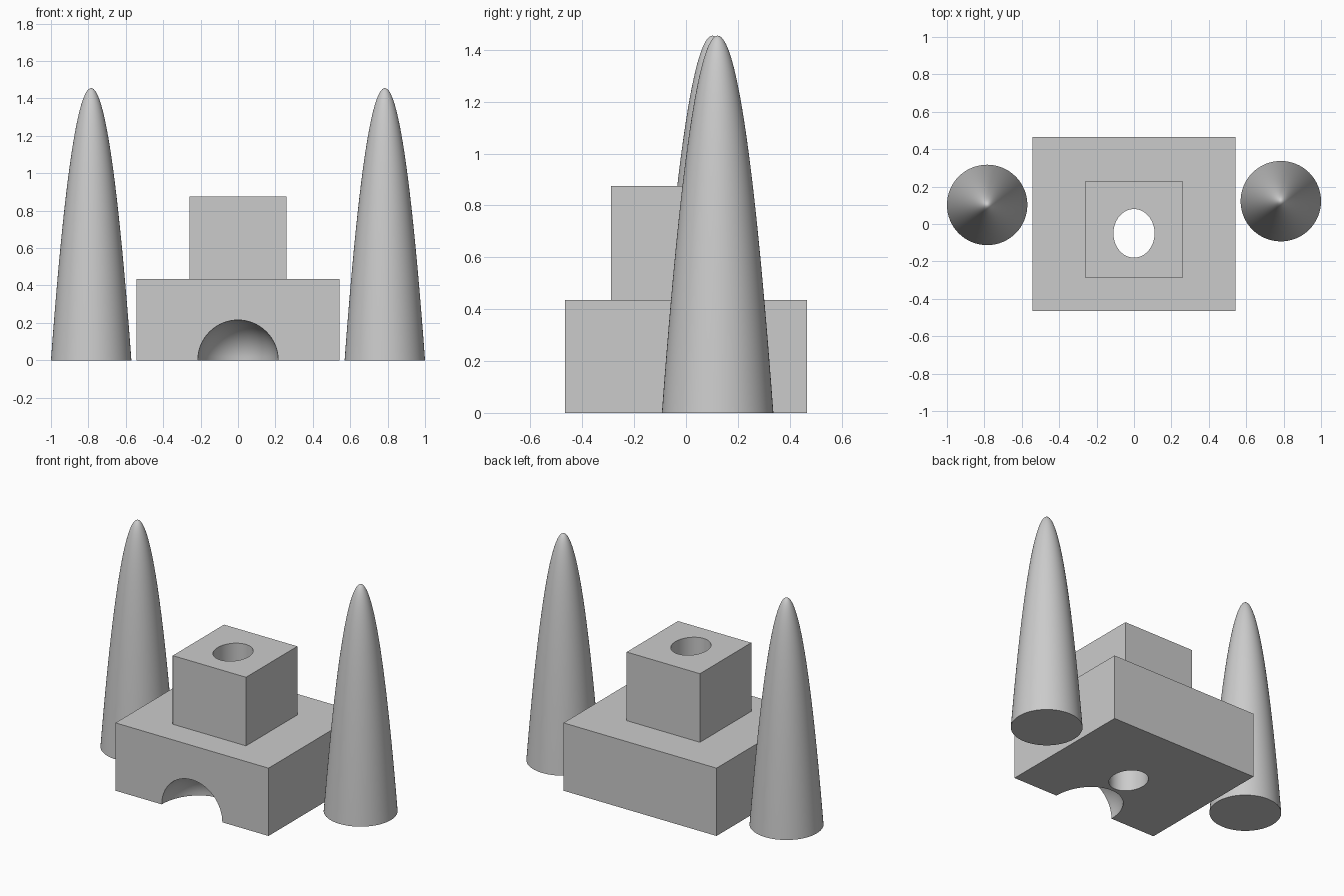
import bpy, bmesh, math

old = bpy.data.objects.get("Cube")
if old:
    bpy.data.objects.remove(old, do_unlink=True)

grey = bpy.data.materials.new("light_grey")
grey.use_nodes = True
grey.diffuse_color = (0.6, 0.6, 0.6, 1)
grey.node_tree.nodes["Principled BSDF"].inputs["Base Color"].default_value = grey.diffuse_color


def activate(ob):
    bpy.ops.object.select_all(action="DESELECT")
    ob.select_set(True)
    bpy.context.view_layer.objects.active = ob


def make(name, bm, location, scale=(1, 1, 1)):
    """Turn a bmesh into a grey object, with the scale baked in."""
    bmesh.ops.scale(bm, vec=scale, verts=bm.verts)
    bmesh.ops.recalc_face_normals(bm, faces=bm.faces)
    mesh = bpy.data.meshes.new(name)
    bm.to_mesh(mesh)
    bm.free()
    mesh.materials.append(grey)
    ob = bpy.data.objects.new(name, mesh)
    ob.location = location
    bpy.context.collection.objects.link(ob)
    return ob


def box(name, location, size):
    bm = bmesh.new()
    bmesh.ops.create_cube(bm, size=1)
    return make(name, bm, location, size)


def combine(ob, other, operation):
    """Apply a boolean and remove the helper."""
    mod = ob.modifiers.new(operation, "BOOLEAN")
    mod.operation, mod.object, mod.solver = operation, other, "EXACT"
    activate(ob)
    bpy.ops.object.modifier_apply(modifier=mod.name)
    bpy.data.objects.remove(other, do_unlink=True)


def smooth(ob):
    activate(ob)
    bpy.ops.object.shade_smooth_by_angle(angle=math.radians(35))


# Stepped body: wide base block with a smaller block on top
body = box("stepped_body", (0, 0, 0.2175), (1.086, 0.932, 0.435))
tower = box("upper_block", (0, -0.03, 0.55), (0.52, 0.52, 0.65))
combine(body, tower, "UNION")

# Oval shaft through both blocks
bm = bmesh.new()
bmesh.ops.create_cone(bm, cap_ends=True, segments=64, radius1=1, radius2=1, depth=2)
shaft = make("shaft_cutter", bm, (0, -0.05, 0.44), (0.11, 0.13, 1))
combine(body, shaft, "DIFFERENCE")

# Domed hollow in the front face
bm = bmesh.new()
bmesh.ops.create_uvsphere(bm, u_segments=64, v_segments=32, radius=1)
dome = make("hollow_cutter", bm, (0, -0.466, 0), (0.215, 0.26, 0.215))
combine(body, dome, "DIFFERENCE")
smooth(body)


# Parabolic spires, one on each side
def spire(name, x, y, radius=0.215, height=1.455, rings=32, sides=64):
    bm = bmesh.new()
    steps = [1 - i / rings for i in range(rings + 1)]
    verts = [bm.verts.new((radius * t, 0, height * (1 - t * t))) for t in steps]
    verts.insert(0, bm.verts.new((0, 0, 0)))
    edges = [bm.edges.new(pair) for pair in zip(verts, verts[1:])]
    bmesh.ops.spin(bm, geom=verts + edges, axis=(0, 0, 1), cent=(0, 0, 0),
                   angle=math.tau, steps=sides, use_merge=True)
    bmesh.ops.remove_doubles(bm, verts=bm.verts, dist=0.0001)
    smooth(make(name, bm, (x, y, 0)))


spire("left_spire", 0.785, 0.122)
spire("right_spire", -0.785, 0.102)
